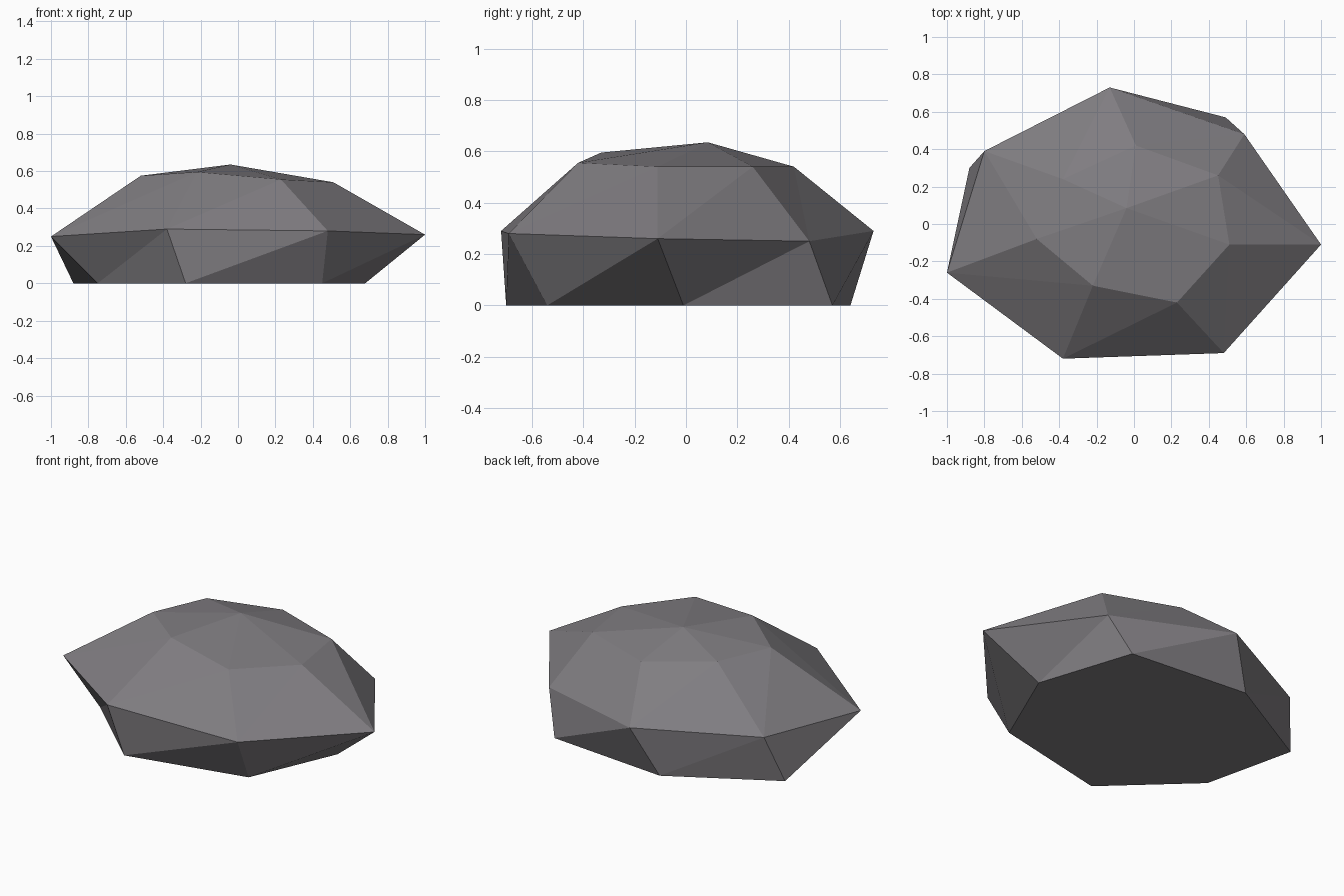
import bpy
import bmesh

if "Cube" in bpy.data.objects:
    bpy.data.objects.remove(bpy.data.objects["Cube"])

# One flat grey stone colour
stone = bpy.data.materials.new("stone grey")
stone.diffuse_color = (0.215, 0.205, 0.22, 1.0)
stone.use_nodes = True
stone.node_tree.nodes["Principled BSDF"].inputs["Base Color"].default_value = stone.diffuse_color

# Three irregular seven-point rings, listed counter-clockwise from the left
BASE = [(-0.88, 0.30), (-0.75, -0.26), (-0.28, -0.70), (0.45, -0.54),
        (0.68, -0.01), (0.49, 0.57), (-0.27, 0.64)]
RIM = [(-1.0, -0.26, 0.25), (-0.38, -0.72, 0.29), (0.48, -0.69, 0.28),
       (1.0, -0.11, 0.26), (0.59, 0.48, 0.25), (-0.13, 0.73, 0.29),
       (-0.80, 0.39, 0.28)]
SHOULDER = [(-0.52, -0.08, 0.575), (-0.22, -0.33, 0.595), (0.23, -0.42, 0.555),
            (0.51, -0.11, 0.54), (0.45, 0.26, 0.54), (0.01, 0.42, 0.54),
            (-0.38, 0.24, 0.575)]
PEAK = (-0.04, 0.085, 0.635)


def zigzag(bm, rim, ring):
    """Join two rings with triangles; rim point i meets ring points i and i+1."""
    n = len(rim)
    for i in range(n):
        j = (i + 1) % n
        bm.faces.new((rim[i], ring[i], ring[j]))
        bm.faces.new((rim[i], ring[j], rim[j]))


bm = bmesh.new()
base = [bm.verts.new((x, y, 0.0)) for x, y in BASE]
rim = [bm.verts.new(p) for p in RIM]
shoulder = [bm.verts.new(p) for p in SHOULDER]
peak = bm.verts.new(PEAK)

# Undercut sides, sloping upper sides, cap and flat underside
zigzag(bm, rim, base)
zigzag(bm, rim, shoulder)
for i in range(len(shoulder)):
    bm.faces.new((shoulder[i], shoulder[(i + 1) % len(shoulder)], peak))
bm.faces.new(base)
bmesh.ops.recalc_face_normals(bm, faces=bm.faces)

mesh = bpy.data.meshes.new("rock")
bm.to_mesh(mesh)
bm.free()
mesh.materials.append(stone)
rock = bpy.data.objects.new("rock", mesh)
bpy.context.collection.objects.link(rock)
